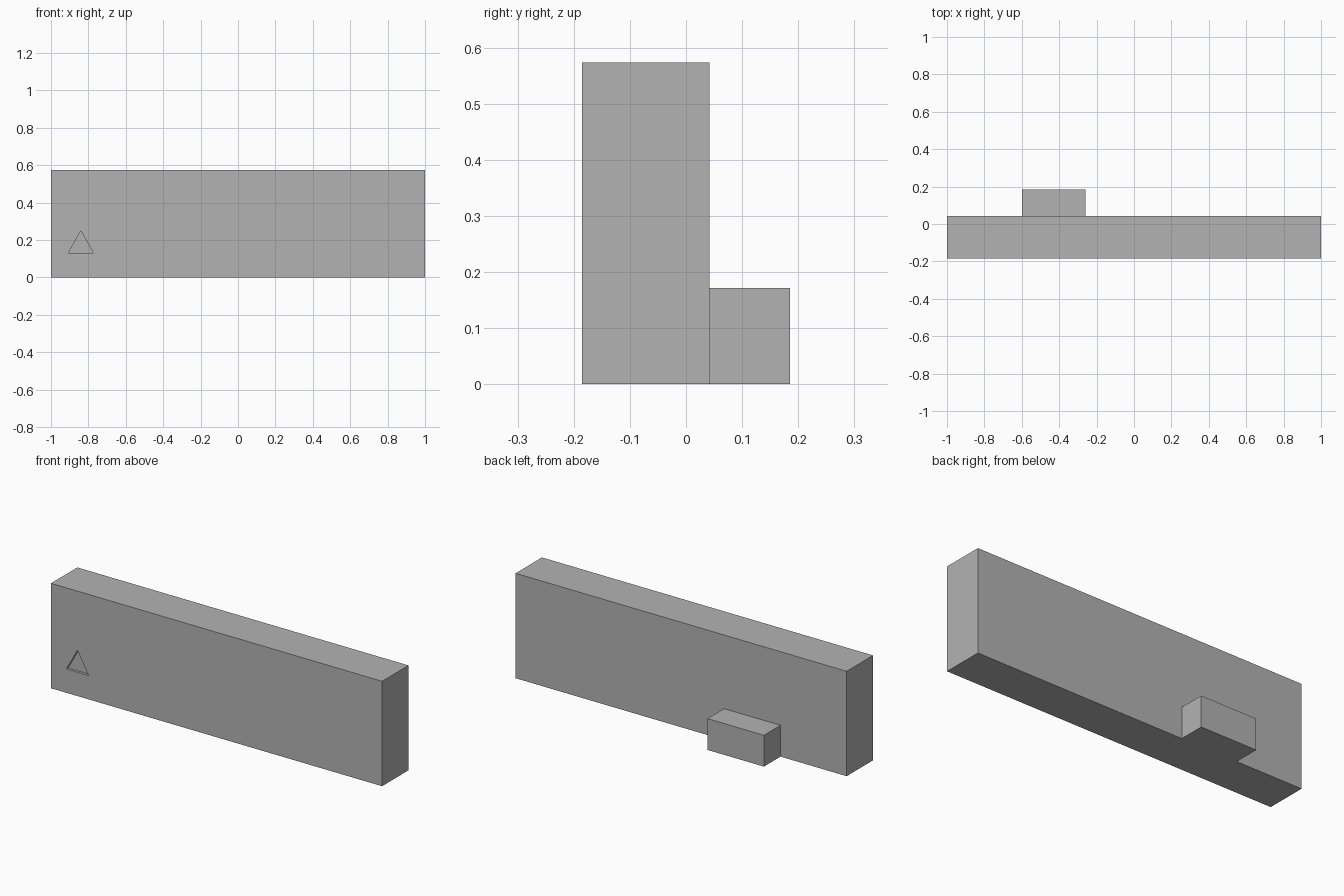
import bpy
import bmesh

cube = bpy.data.objects.get("Cube")
if cube:
    bpy.data.objects.remove(cube, do_unlink=True)

# One plain grey for the whole model
grey = bpy.data.materials.new("plain grey")
grey.use_nodes = True
colour = (0.45, 0.45, 0.45, 1)
grey.diffuse_color = colour
grey.node_tree.nodes["Principled BSDF"].inputs["Base Color"].default_value = colour


def prism(name, outline, y_front, y_back):
    """Extrude an (x, z) outline from y_front to y_back."""
    bm = bmesh.new()
    face = bm.faces.new([bm.verts.new((x, y_front, z)) for x, z in outline])
    moved = bmesh.ops.extrude_face_region(bm, geom=[face])["geom"]
    verts = [v for v in moved if isinstance(v, bmesh.types.BMVert)]
    bmesh.ops.translate(bm, verts=verts, vec=(0, y_back - y_front, 0))
    bmesh.ops.recalc_face_normals(bm, faces=bm.faces)
    mesh = bpy.data.meshes.new(name)
    bm.to_mesh(mesh)
    bm.free()
    mesh.materials.append(grey)
    obj = bpy.data.objects.new(name, mesh)
    bpy.context.collection.objects.link(obj)
    return obj


def rectangle(x0, x1, height):
    return [(x0, 0), (x1, 0), (x1, height), (x0, height)]


FRONT, JOIN, BACK = -0.185, 0.042, 0.185

# Long upright slab and the small block against its back
slab = prism("upright_slab", rectangle(-1, 1, 0.573), FRONT, JOIN)
prism("rear_block", rectangle(-0.6, -0.26, 0.171), JOIN, BACK)

# Shallow triangular recess in the front of the slab
cutter = prism("triangle_recess_cutter",
               [(-0.907, 0.13), (-0.773, 0.13), (-0.84, 0.25)],
               FRONT - 0.05, FRONT + 0.014)
cutter.hide_render = True
cutter.hide_viewport = True
cut = slab.modifiers.new("triangle recess", "BOOLEAN")
cut.operation = "DIFFERENCE"
cut.solver = "EXACT"
cut.object = cutter
